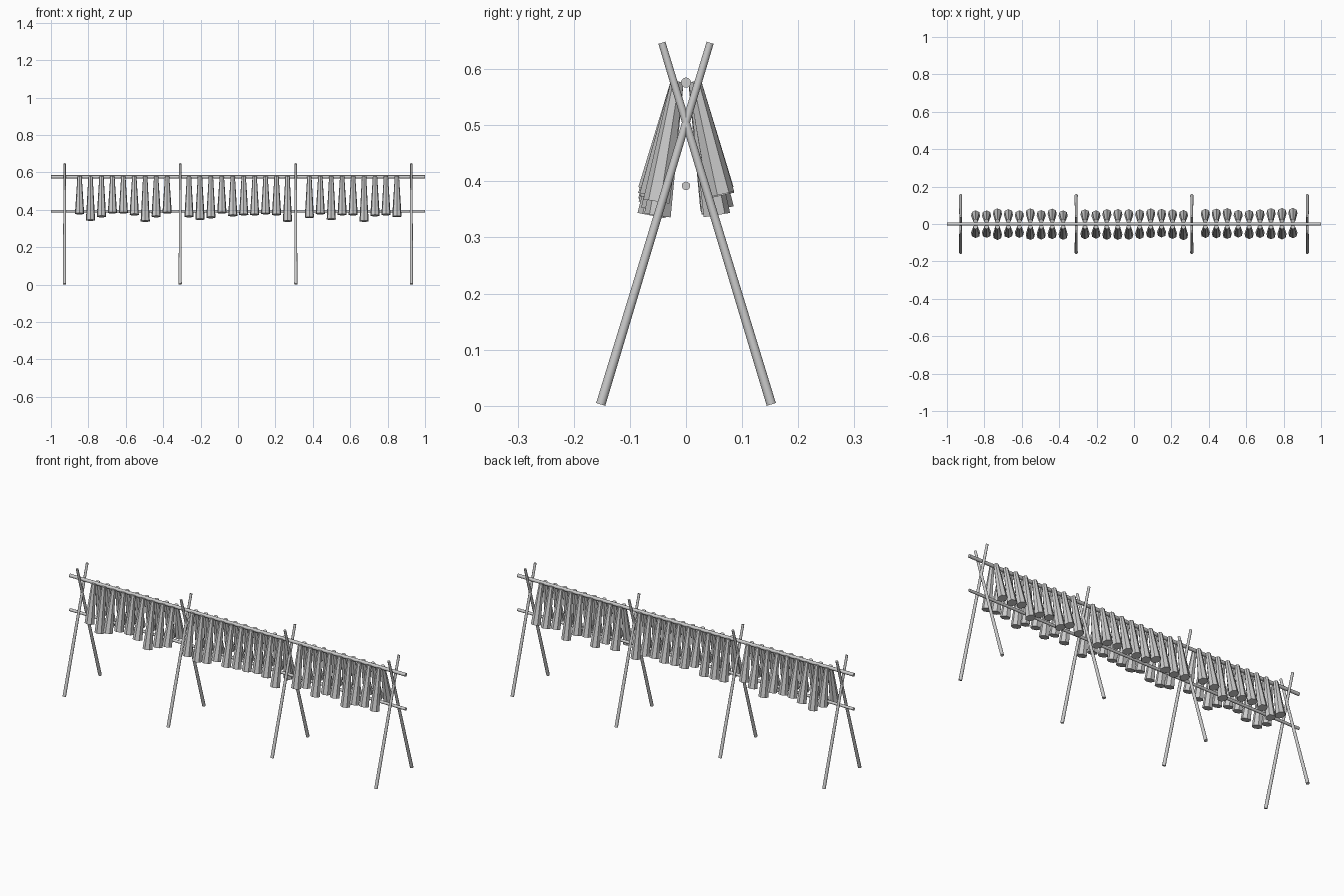
import bpy, random
from mathutils import Vector

if "Cube" in bpy.data.objects:
    bpy.data.objects.remove(bpy.data.objects["Cube"])

random.seed(4)


def pole(name, a, b, r1, r2, sides, smooth=False):
    """Tapered pole running from point a (radius r1) to point b (radius r2)."""
    a, b = Vector(a), Vector(b)
    d = b - a
    bpy.ops.mesh.primitive_cone_add(vertices=sides, radius1=r1, radius2=r2,
                                    depth=d.length, location=(a + b) / 2)
    ob = bpy.context.object
    ob.name = name
    ob.rotation_mode = 'QUATERNION'
    ob.rotation_quaternion = d.to_track_quat('Z', 'Y')
    if smooth:
        bpy.ops.object.shade_smooth_by_angle()
    return ob


# Long horizontal rails
pole("top_rail", (-1, 0, 0.576), (1, 0, 0.576), 0.009, 0.009, 14, True)
pole("lower_rail", (-1, 0, 0.392), (1, 0, 0.392), 0.0075, 0.0075, 14, True)

# Crossed legs of the four trestles
for i in range(4):
    x = -0.927 + 0.618 * i
    for s, side in ((-1, "front"), (1, "back")):
        pole(f"{side}_leg_{i + 1}", (x, s * 0.152, 0.0025), (x, -s * 0.043, 0.647),
             0.0085, 0.0065, 14, True)

# Hanging bundles on both sides, bottom heights per slot (gaps at the inner trestles)
heights = [.375, .34, .36, .38, .38, .37, .335, .36, .38, None,
           .36, .345, .355, .38, .365, .37, .37, .375, .37, .335, None,
           .355, .375, .345, .37, .37, .335, .365, .37, .36]
for i, h in enumerate(heights):
    if h is None:
        continue
    x = -0.847 + 0.0585 * i
    for s, side in ((-1, "front"), (1, "back")):
        y = random.uniform(0.047, 0.062)
        z = h + 0.004 if s < 0 else h + random.uniform(0.004, 0.02)
        pole(f"{side}_bundle_{i + 1}", (x, s * y, z), (x, s * 0.015, 0.578),
             0.025, 0.012, 7)
